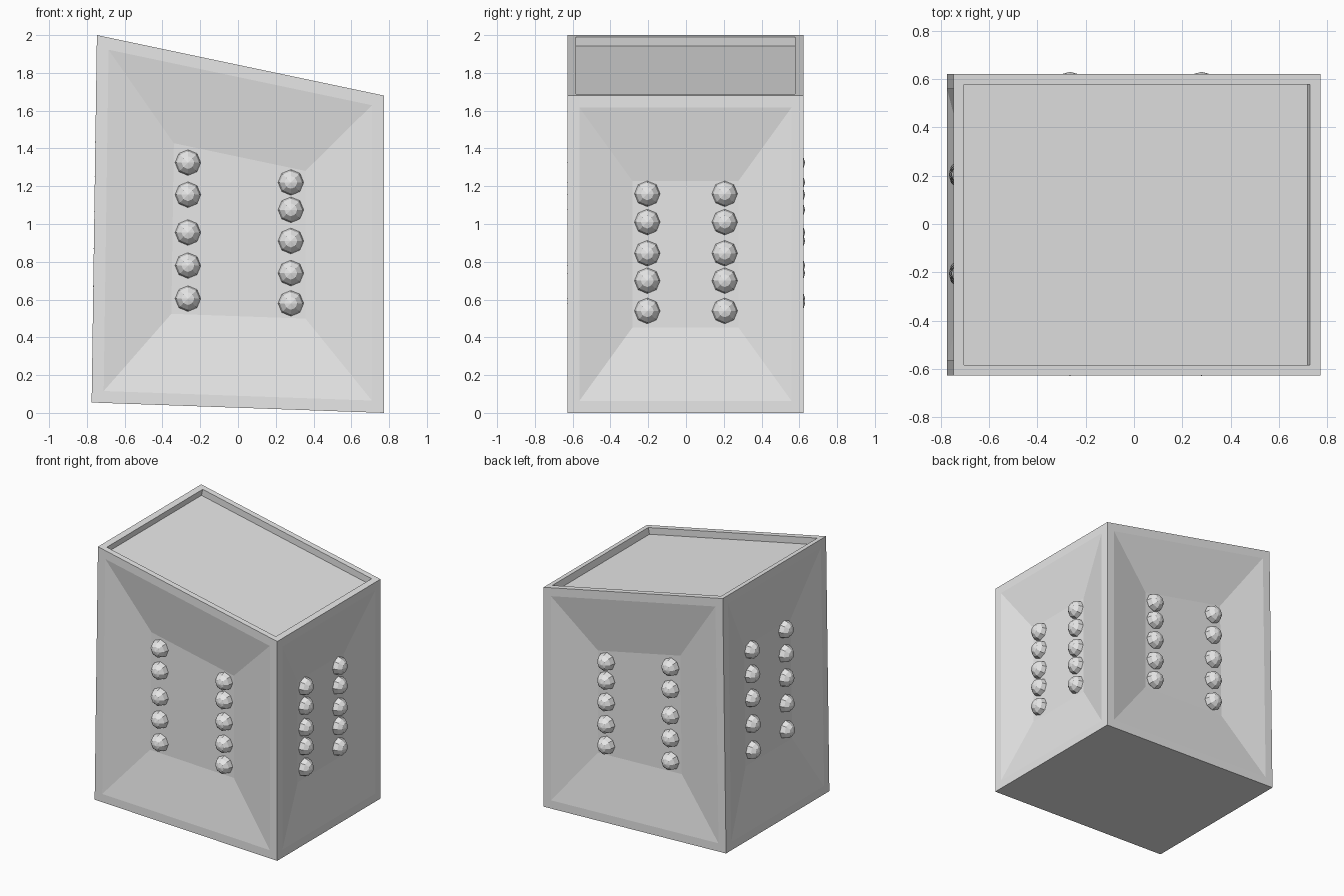
import bpy
import bmesh
from mathutils import Vector

cube = bpy.data.objects.get("Cube")
if cube:
    bpy.data.objects.remove(cube, do_unlink=True)

DEPTH = 0.067      # how far the wall panels sink
STUD = 0.068       # stud radius

grey = bpy.data.materials.new("plain_grey")
grey.use_nodes = True
colour = (0.8, 0.8, 0.8, 1)
grey.diffuse_color = colour
for node in grey.node_tree.nodes:
    if node.type == 'BSDF_PRINCIPLED':
        node.inputs["Base Color"].default_value = colour


def finish(bm, name):
    mesh = bpy.data.meshes.new(name)
    bm.to_mesh(mesh)
    bm.free()
    mesh.materials.append(grey)
    obj = bpy.data.objects.new(name, mesh)
    bpy.context.scene.collection.objects.link(obj)
    return obj


def sink(bm, face, border, depth, scale):
    """Inset a flat border, then push the middle inward with tapered walls."""
    normal = face.normal.copy()
    bmesh.ops.inset_individual(bm, faces=[face], thickness=border, use_even_offset=True)
    floor = bmesh.ops.extrude_discrete_faces(bm, faces=[face])["faces"][0]
    centre = floor.calc_center_median()
    for v in floor.verts:
        v.co = centre + (v.co - centre) * scale - normal * depth


# Body: slanted block with four sunken walls and a recessed lid
bm = bmesh.new()
profile = [(-0.775, 0.055), (0.772, 0), (0.772, 1.68), (-0.747, 2)]
front = bm.faces.new([bm.verts.new((x, -0.628, z)) for x, z in profile])
back = bmesh.ops.extrude_face_region(bm, geom=[front])["geom"]
for v in back:
    if isinstance(v, bmesh.types.BMVert):
        v.co.y = 0.622
bmesh.ops.recalc_face_normals(bm, faces=bm.faces)
bm.normal_update()
for face in list(bm.faces):
    if face.normal.z > 0.5:
        sink(bm, face, 0.045, 0.05, 1)
    elif face.normal.z > -0.5:
        sink(bm, face, 0.063, DEPTH, 0.5)
bmesh.ops.recalc_face_normals(bm, faces=bm.faces)
finish(bm, "body")


# Studs: low-poly domes seated on the panel floors, pole outward
def add_studs(name, normal, places):
    bm = bmesh.new()
    turn = Vector(normal).to_track_quat('Z', 'Y').to_matrix().to_4x4()
    for place in places:
        matrix = turn.copy()
        matrix.translation = Vector(place)
        bmesh.ops.create_uvsphere(bm, u_segments=8, v_segments=6, radius=STUD, matrix=matrix)
    finish(bm, name)


tall = (1.325, 1.155, 0.955, 0.78, 0.605)
short = (1.22, 1.075, 0.91, 0.74, 0.58)
for name, side, y in (("front_studs", -1, -0.561), ("back_studs", 1, 0.562)):
    add_studs(name, (0, side, 0),
              [(-0.265, y, z) for z in tall] + [(0.28, y, z) for z in short])

low_rows = (1.16, 1.01, 0.845, 0.70, 0.54)
high_rows = (1.435, 1.25, 1.065, 0.87, 0.67)
add_studs("right_studs", (1, 0, 0),
          [(0.772 - DEPTH, y, z) for y in (-0.205, 0.205) for z in low_rows])
add_studs("left_studs", (-1, 0, 0),
          [(-0.776 + 0.0144 * z + DEPTH, y, z) for y in (-0.205, 0.205) for z in high_rows])
